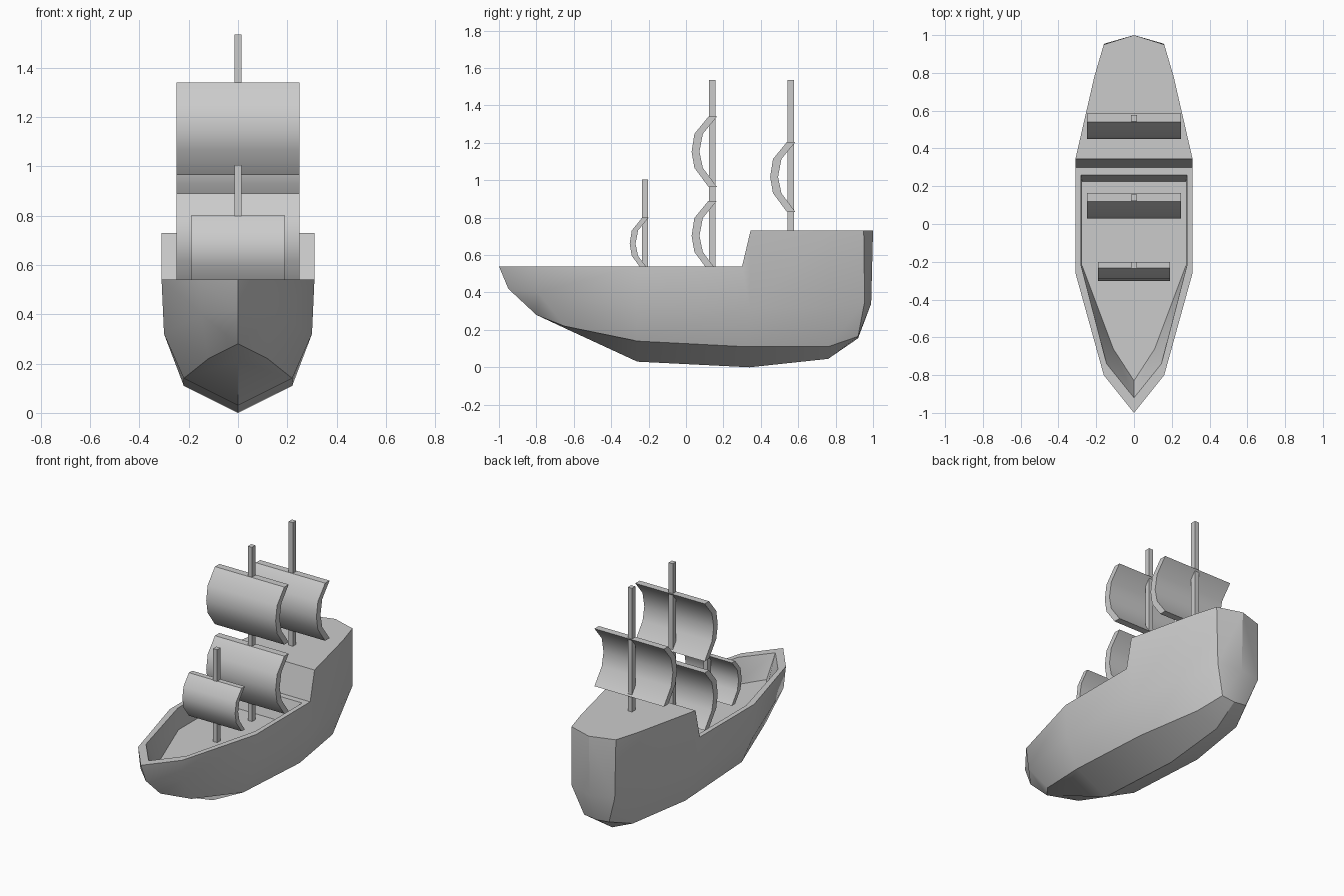
import bpy, bmesh

if "Cube" in bpy.data.objects:
    bpy.data.objects.remove(bpy.data.objects["Cube"])


def finish(name, bm, angle=0.52):
    bmesh.ops.recalc_face_normals(bm, faces=bm.faces)
    mesh = bpy.data.meshes.new(name)
    bm.to_mesh(mesh)
    bm.free()
    obj = bpy.data.objects.new(name, mesh)
    bpy.context.collection.objects.link(obj)
    bpy.ops.object.select_all(action='DESELECT')
    obj.select_set(True)
    bpy.context.view_layer.objects.active = obj
    bpy.ops.object.shade_smooth_by_angle(angle=angle)
    return obj


# Hull: half stations from bow to stern, each keel, chine, side, rail (x, y, z)
stations = [
    [(0, -.80, .28), (0, -.80, .28), (0, -.95, .42), (0, -1, .54)],
    [(0, -.65, .21), (.12, -.65, .22), (.15, -.79, .40), (.16, -.80, .54)],
    [(0, -.26, .03), (.22, -.26, .14), (.30, -.26, .32), (.31, -.26, .54)],
    [(0, .34, 0), (.22, .32, .11), (.30, .34, .32), (.31, .30, .54)],
    [(0, .34, 0), (.22, .32, .11), (.30, .34, .32), (.31, .345, .73)],
    [(0, .76, .045), (.15, .76, .11), (.21, .76, .32), (.21, .78, .73)],
    [(0, .92, .155), (.09, .92, .165), (.155, .955, .35), (.16, .95, .73)],
    [(0, .92, .155), (0, .92, .155), (0, .99, .34), (0, 1, .73)],
]
# Open well at the waist: inner rail and floor for the first four stations
inner = [(0, -.92, .54), (.145, -.74, .54), (.28, -.22, .54), (.28, .26, .54)]
floor = [(0, -.83, .40), (.11, -.66, .40), (.275, -.22, .40), (.275, .225, .40)]
for i in range(4):
    stations[i] += [inner[i], floor[i]]

bm = bmesh.new()
cache = {}


def face(points):
    verts = []
    for p in points:
        key = tuple(round(c, 4) for c in p)
        if key not in cache:
            cache[key] = bm.verts.new(p)
        if cache[key] not in verts:
            verts.append(cache[key])
    if len(verts) > 2 and not bm.faces.get(verts):
        bm.faces.new(verts)


def flip(p):
    return (-p[0] if p[0] else 0, p[1], p[2])


for side in (lambda p: p, flip):
    for a, b in zip(stations, stations[1:]):
        for j in range(min(len(a), len(b)) - 1):
            face([side(p) for p in (a[j], b[j], b[j + 1], a[j + 1])])


def cap(points):
    face(points + [flip(p) for p in reversed(points)])


cap(floor)                                      # well floor
cap([stations[3][5], stations[3][4]])           # aft wall of the well
cap([stations[3][4], stations[3][3]])           # aft ledge
cap([stations[3][3], stations[4][3]])           # quarterdeck front wall
cap([s[3] for s in stations[4:]])               # quarterdeck
finish("hull", bm)


def mast(name, y, z0, z1):
    bm = bmesh.new()
    bmesh.ops.create_cube(bm, size=1)
    for v in bm.verts:
        v.co = (v.co.x * .03, y + v.co.y * .034, (z0 + z1) / 2 + v.co.z * (z1 - z0))
    finish(name, bm)


# Billowing sail: side profile (y, z) for a full sail, scaled and extruded in x
front = [(-.02, 1), (-.095, .755), (-.11, .5), (-.095, .27), (-.02, 0)]
back = [(.025, 1), (-.05, .755), (-.068, .5), (-.05, .27), (.025, 0)]


def sail(name, y, z0, z1, half_width):
    s = (z1 - z0) / .375
    bm = bmesh.new()
    rows = [[[bm.verts.new((x, y + p[0] * s, z0 + p[1] * (z1 - z0))) for p in prof]
             for prof in (front, back)] for x in (-half_width, half_width)]
    (lf, lb), (rf, rb) = rows
    for i in range(4):
        for a, b in ((lf, rf), (rf, rb), (rb, lb), (lb, lf)):
            bm.faces.new((a[i], b[i], b[i + 1], a[i + 1]))
    for i in (0, 4):
        bm.faces.new((lf[i], rf[i], rb[i], lb[i]))
    finish(name, bm, 0.8)


mast("fore_mast", -.219, .39, 1.005)
mast("main_mast", .14, .39, 1.535)
mast("aft_mast", .56, .72, 1.535)
sail("fore_sail", -.219, .52, .80, .19)
sail("main_lower_sail", .14, .515, .89, .25)
sail("main_upper_sail", .14, .965, 1.34, .25)
sail("aft_sail", .56, .83, 1.205, .25)
